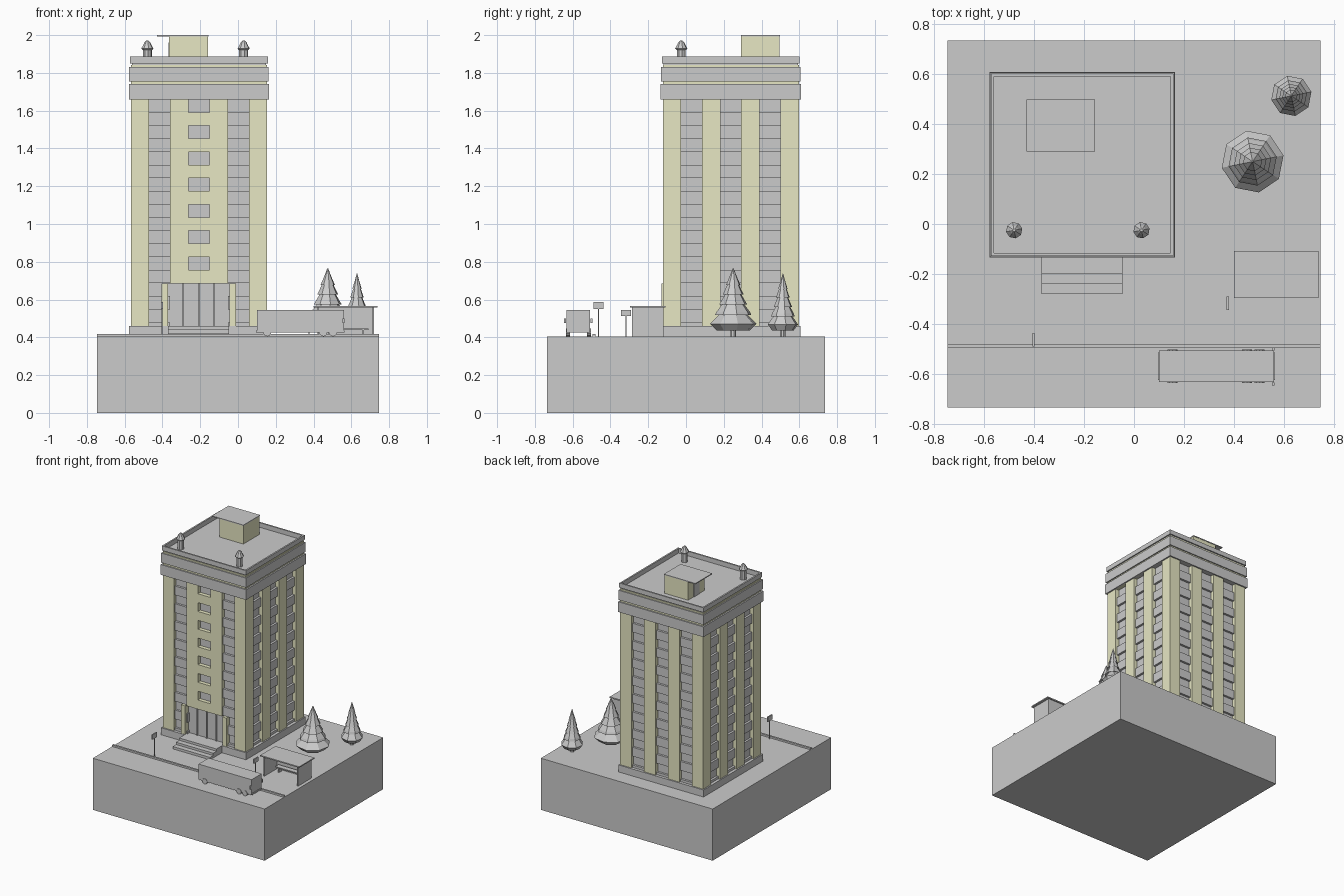
import bpy, bmesh, math
from mathutils import Matrix

if "Cube" in bpy.data.objects:
    bpy.data.objects.remove(bpy.data.objects["Cube"])

olive = bpy.data.materials.new("olive_wall")
olive.diffuse_color = (0.8, 0.8, 0.55, 1)
olive.use_nodes = True
olive.node_tree.nodes["Principled BSDF"].inputs["Base Color"].default_value = olive.diffuse_color


def finish(bm, name, mat=None):
    me = bpy.data.meshes.new(name)
    bmesh.ops.recalc_face_normals(bm, faces=bm.faces)
    bm.to_mesh(me)
    bm.free()
    ob = bpy.data.objects.new(name, me)
    bpy.context.collection.objects.link(ob)
    if mat:
        me.materials.append(mat)
    return ob


def boxes(name, items, mat=None):
    """Each item: x0, x1, y0, y1, z0, z1."""
    bm = bmesh.new()
    for x0, x1, y0, y1, z0, z1 in items:
        m = Matrix.Translation(((x0 + x1) / 2, (y0 + y1) / 2, (z0 + z1) / 2))
        bmesh.ops.create_cube(bm, size=1, matrix=m @ Matrix.Diagonal((x1 - x0, y1 - y0, z1 - z0, 1)))
    return finish(bm, name, mat)


def lathe(name, profile, x, y, n=8, turn=0.2):
    """Faceted turned shape from (radius, z) points, capped at both ends."""
    bm = bmesh.new()
    rings = [[bm.verts.new((x + r * math.cos(turn + 2 * math.pi * i / n),
                            y + r * math.sin(turn + 2 * math.pi * i / n), z))
              for i in range(n)] for r, z in profile]
    for a, b in zip(rings, rings[1:]):
        for i in range(n):
            j = (i + 1) % n
            bm.faces.new((a[i], a[j], b[j], b[i]))
    bm.faces.new(rings[0])
    bm.faces.new(rings[-1])
    return finish(bm, name)


CX, CY, G = -0.207, 0.237, 0.405


def square(h, z0, z1):
    return (CX - h, CX + h, CY - h, CY + h, z0, z1)


# Ground block and curb
boxes("ground_block", [(-0.746, 0.746, -0.735, 0.735, 0, G)])
boxes("curb", [(-0.746, 0.746, -0.495, -0.48, G - 0.01, 0.418)])

# Tower core, plinth and bands; the front core stops above the entrance
D = 0.685
boxes("plinth", [square(0.37, G, 0.46)])
boxes("glass_core", [square(0.33, D, 1.66),
                     (CX - 0.33, CX + 0.33, CY - 0.31, CY + 0.33, 0.46, D),
                     (CX - 0.33, -0.40, CY - 0.33, CY - 0.31, 0.46, D),
                     (-0.01, CX + 0.33, CY - 0.33, CY - 0.31, 0.46, D)])
boxes("upper_wall", [square(0.36, 1.66, 1.842)], olive)
boxes("cornice_bands", [square(0.371, 1.66, 1.74), square(0.369, 1.755, 1.83)])
boxes("roof_deck", [square(0.355, 1.84, 1.85)])
o, i = 0.365, 0.353
boxes("parapet", [(CX - o, CX + o, CY + s * (o + i) / 2 - 0.006, CY + s * (o + i) / 2 + 0.006, 1.85, 1.886) for s in (-1, 1)] +
      [(CX + s * (o + i) / 2 - 0.006, CX + s * (o + i) / 2 + 0.006, CY - i, CY + i, 1.85, 1.886) for s in (-1, 1)])


# Place a facade box by side: u along the wall, depth from d0 to d1 off the centre
def on_side(side, u0, u1, d0, d1, z0, z1):
    if side == 0:
        return (CX + u0, CX + u1, CY - d1, CY - d0, z0, z1)
    if side == 1:
        return (CX + d0, CX + d1, CY + u0, CY + u1, z0, z1)
    if side == 2:
        return (CX - u1, CX - u0, CY + d0, CY + d1, z0, z1)
    return (CX - d1, CX - d0, CY - u1, CY - u0, z0, z1)


columns, spandrels, stair_panels = [], [], []
for sx in (-1, 1):
    for sy in (-1, 1):
        x, y = CX + sx * 0.312, CY + sy * 0.312
        columns.append((x - 0.048, x + 0.048, y - 0.048, y + 0.048, 0.46, 1.66))
for side in range(4):
    for s in (-1, 1):
        columns.append(on_side(side, s * 0.104 - 0.049, s * 0.104 + 0.049, 0.32, 0.36,
                               D if side == 0 else 0.46, 1.66))
    for u in (-0.209, 0, 0.209):
        if side == 0 and u == 0:
            continue
        for k in range(9):
            top = 1.66 - 0.139 * k - 0.069
            spandrels.append(on_side(side, u - 0.056, u + 0.056, 0.32, 0.347, max(top - 0.07, 0.46), top))
# Front stair strip: small windows between flush panels
for k in range(7):
    top = 1.66 - 0.139 * k - 0.069
    stair_panels.append(on_side(0, -0.056, 0.056, 0.32, 0.36, D if k == 6 else top - 0.07, top))
boxes("columns", columns, olive)
boxes("spandrels", spandrels)
boxes("stair_panels", stair_panels, olive)

# Entrance frame, doors and steps
boxes("entrance_frame", [(-0.405, -0.37, -0.13, -0.07, 0.46, D), (-0.045, -0.01, -0.13, -0.07, 0.46, D)], olive)
boxes("entrance_doors", [(-0.37, -0.045, -0.085, -0.07, 0.46, D)])
boxes("door_mullions", [(x - 0.004, x + 0.004, -0.095, -0.08, 0.46, D) for x in (-0.29, -0.2075, -0.125)])
boxes("steps", [(-0.37, -0.047, -0.20 - 0.04 * k, -0.125, G, 0.46 - 0.018 * k) for k in range(3)])

# Rooftop stair house
boxes("roof_house", [(-0.365, -0.158, 0.292, 0.495, 1.845, 1.993)], olive)
boxes("roof_house_slab", [(-0.43, -0.156, 0.29, 0.498, 1.993, 2.0)])
boxes("roof_house_door", [(-0.369, -0.36, 0.36, 0.43, 1.85, 1.96)])

# Roof vents
for k, x in enumerate((-0.48, 0.03)):
    lathe(f"roof_vent_{k}", [(0.024, 1.845), (0.024, 1.92), (0.033, 1.928), (0.02, 1.952),
                             (0.018, 1.958), (0.006, 1.972)], x, -0.025)


# Fir trees with zigzag tiers
def tree(name, x, y, r, top):
    lathe(name + "_trunk", [(0.015, G), (0.012, 0.5)], x, y)
    h = top - 0.435
    prof = [(0.2, 0.07), (0.7, 0.0), (1.0, 0.11), (0.55, 0.28), (0.78, 0.25), (0.72, 0.3),
            (0.42, 0.45), (0.6, 0.42), (0.32, 0.6), (0.45, 0.58), (0.22, 0.76), (0.31, 0.73),
            (0.12, 0.9), (0.02, 1.0)]
    lathe(name, [(r * a, 0.435 + h * b) for a, b in prof], x, y)


tree("large_fir", 0.475, 0.25, 0.126, 0.765)
tree("small_fir", 0.63, 0.513, 0.082, 0.737)

# Bus
boxes("bus_body", [(0.10, 0.56, -0.632, -0.507, 0.425, 0.546)])
boxes("bus_bumpers", [(0.096, 0.564, -0.625, -0.514, 0.425, 0.437)])
boxes("bus_mirrors", [(0.553, 0.563, y - 0.006, y + 0.006, 0.475, 0.50) for y in (-0.64, -0.50)])
bm = bmesh.new()
for x in (0.155, 0.452, 0.503):
    for y in (-0.625, -0.514):
        bmesh.ops.create_cone(bm, cap_ends=True, segments=10, radius1=0.021, radius2=0.021, depth=0.022,
                              matrix=Matrix.Translation((x, y, 0.426)) @ Matrix.Rotation(math.pi / 2, 4, 'X'))
finish(bm, "bus_wheels")

# Bus shelter with bench
boxes("shelter_roof", [(0.40, 0.738, -0.296, -0.108, 0.558, 0.567)])
boxes("shelter_walls", [(0.42, 0.72, -0.127, -0.118, G, 0.558),
                        (0.42, 0.428, -0.285, -0.12, G, 0.558),
                        (0.712, 0.72, -0.285, -0.12, G, 0.558)])
boxes("shelter_bench", [(0.45, 0.69, -0.18, -0.14, 0.44, 0.448),
                        (0.47, 0.478, -0.175, -0.145, G, 0.44), (0.66, 0.668, -0.175, -0.145, G, 0.44)])

# Street signs
for k, (x, y, z0, z1) in enumerate([(0.375, -0.317, 0.513, 0.546), (-0.402, -0.463, 0.55, 0.588)]):
    boxes(f"sign_post_{k}", [(x - 0.003, x + 0.003, y - 0.003, y + 0.003, G, z1)])
    boxes(f"sign_plate_{k}", [(x - 0.0045, x + 0.0045, y - 0.027, y + 0.027, z0, z1)])
